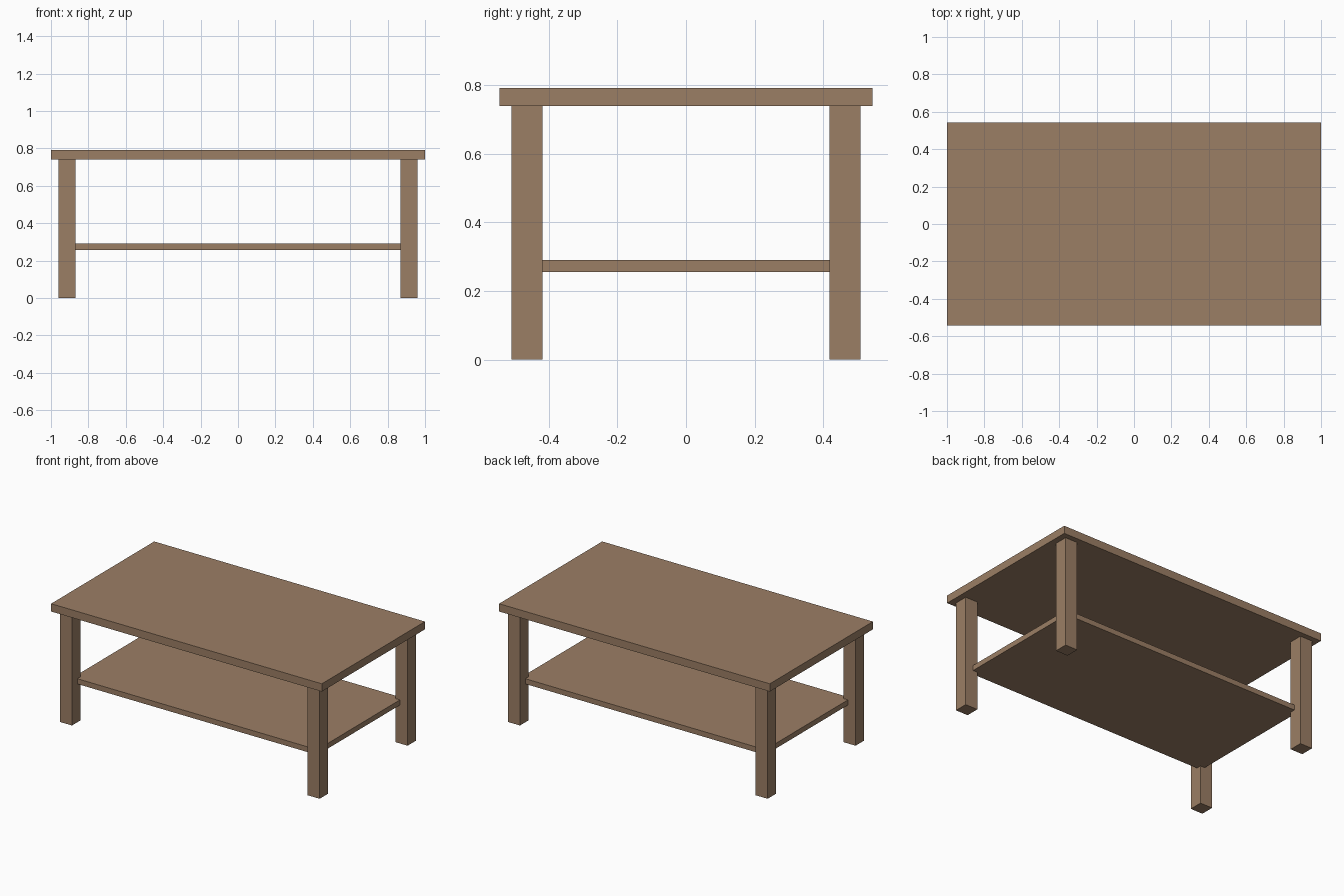
import bpy
from mathutils import Matrix

cube = bpy.data.objects.get("Cube")
if cube:
    bpy.data.objects.remove(cube, do_unlink=True)

# Single brown wood colour
wood = bpy.data.materials.new("brown_wood")
wood.use_nodes = True
colour = (0.33, 0.21, 0.13, 1)
wood.diffuse_color = colour
wood.node_tree.nodes["Principled BSDF"].inputs["Base Color"].default_value = colour


def box(name, x, y, z):
    """Box spanning the given (low, high) range on each axis."""
    bpy.ops.mesh.primitive_cube_add(size=1)
    obj = bpy.context.object
    obj.name = name
    spans = (x, y, z)
    centre = [(lo + hi) / 2 for lo, hi in spans]
    size = [hi - lo for lo, hi in spans]
    obj.data.transform(Matrix.Diagonal((*size, 1)))
    obj.location = centre
    obj.data.materials.append(wood)
    return obj


LEG_X, LEG_Y, LEG_HALF = 0.915, 0.464, 0.045
TOP_LOW, TOP_HIGH = 0.74, 0.792

# Table top and lower shelf, whose corners are let into the legs
box("table_top", (-1, 1), (-0.544, 0.544), (TOP_LOW, TOP_HIGH))
box("lower_shelf", (-0.903, 0.903), (-0.453, 0.453), (0.256, 0.291))

# Four square legs
for side, sx in (("left", 1), ("right", -1)):
    for end, sy in (("front", -1), ("back", 1)):
        cx, cy = sx * LEG_X, sy * LEG_Y
        box(f"{end}_{side}_leg",
            (cx - LEG_HALF, cx + LEG_HALF),
            (cy - LEG_HALF, cy + LEG_HALF),
            (0, TOP_LOW))
